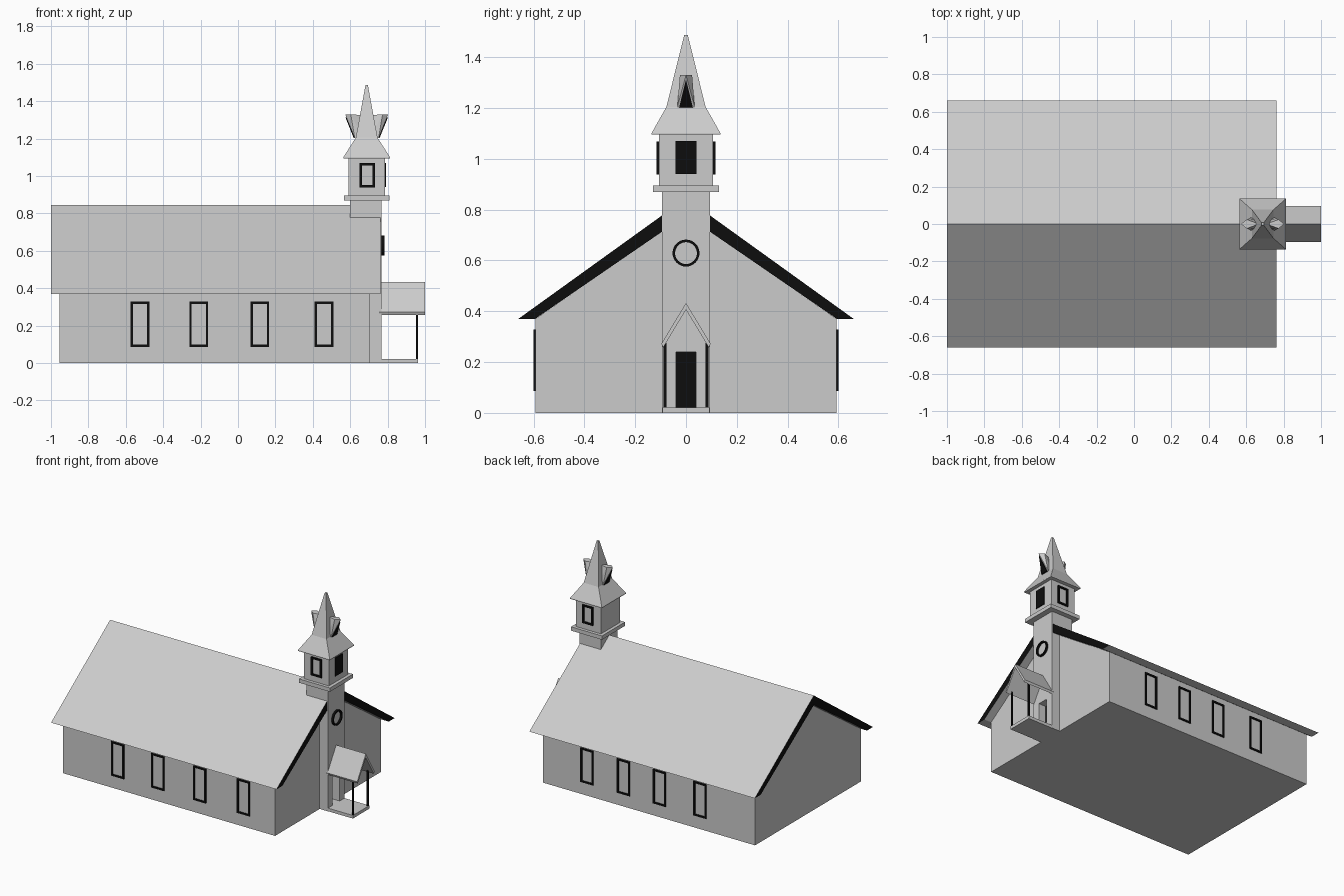
import bpy, bmesh
from math import sin, cos, tau
from mathutils import Vector

if "Cube" in bpy.data.objects:
    bpy.data.objects.remove(bpy.data.objects["Cube"])

black = bpy.data.materials.new("black_trim")
black.diffuse_color = (0.004, 0.004, 0.004, 1)
black.use_nodes = True
black.node_tree.nodes["Principled BSDF"].inputs["Base Color"].default_value = black.diffuse_color


def finish(name, bm, mat=None):
    bmesh.ops.recalc_face_normals(bm, faces=bm.faces[:])
    me = bpy.data.meshes.new(name)
    bm.to_mesh(me)
    bm.free()
    ob = bpy.data.objects.new(name, me)
    bpy.context.collection.objects.link(ob)
    if mat:
        me.materials.append(mat)
    return ob


def loft(name, rings, mat=None):
    """Closed solid through rings of equal point count."""
    bm = bmesh.new()
    rows = [[bm.verts.new(p) for p in r] for r in rings]
    n = len(rows[0])
    for a, b in zip(rows, rows[1:]):
        for i in range(n):
            j = (i + 1) % n
            bm.faces.new((a[i], a[j], b[j], b[i]))
    bm.faces.new(rows[0][::-1])
    bm.faces.new(rows[-1])
    return finish(name, bm, mat)


def prism(name, yz, x0, x1, mat=None):
    return loft(name, [[(x, y, z) for y, z in yz] for x in (x0, x1)], mat)


def box(name, x0, x1, y0, y1, z0, z1, mat=None):
    return prism(name, [(y0, z0), (y1, z0), (y1, z1), (y0, z1)], x0, x1, mat)


def hull(name, pts, mat=None):
    bm = bmesh.new()
    for p in pts:
        bm.verts.new(p)
    bmesh.ops.convex_hull(bm, input=bm.verts[:])
    return finish(name, bm, mat)


def frame(name, outer, inner, place, d0, d1):
    """Black hollow frame; place maps (u, v, depth) to a point."""
    bm = bmesh.new()
    loops = [[bm.verts.new(place(u, v, d)) for u, v in pts]
             for pts, d in ((outer, d0), (outer, d1), (inner, d1), (inner, d0))]
    n = len(outer)
    for k in range(4):
        a, b = loops[k], loops[(k + 1) % 4]
        for i in range(n):
            j = (i + 1) % n
            bm.faces.new((a[i], a[j], b[j], b[i]))
    return finish(name, bm, black)


def rect(u, v, hu, hv):
    return [(u - hu, v - hv), (u + hu, v - hv), (u + hu, v + hv), (u - hu, v + hv)]


def circle(v, r, n=32):
    return [(r * cos(tau * i / n), v + r * sin(tau * i / n)) for i in range(n)]


def side_window(name, side, x, z, hw, hh, y, out):
    frame(name, rect(x, z, hw, hh), rect(x, z, hw - 0.012, hh - 0.012),
          lambda u, v, d: (u, side * d, v), y - 0.01, y + out)


# Main hall with gable ends
prism("hall", [(-0.593, 0), (0.593, 0), (0.593, 0.37), (0, 0.78), (-0.593, 0.37)],
      -0.955, 0.705)

# Roof: chevron section with black gable edges
roof = prism("roof", [(0.66, 0.37), (0, 0.845), (-0.66, 0.37),
                      (-0.594, 0.37), (0, 0.778), (0.594, 0.37)], -1.0, 0.763)
roof.data.materials.append(None)
roof.data.materials.append(black)
for p in roof.data.polygons:
    p.material_index = 1 if abs(p.normal.x) > 0.9 else 0

# Hall windows, spaced differently on each side
for side, label, xs in ((-1, "front", (-0.524, -0.21, 0.117, 0.46)),
                        (1, "back", (-0.526, -0.21, 0.072, 0.357))):
    for i, x in enumerate(xs):
        side_window(f"{label}_window_{i + 1}", side, x, 0.208, 0.05, 0.121, 0.593, 0.007)

# Tower with a recessed doorway
W, D = 0.094, 0.039
prism("tower_front", [(-W, 0), (-D, 0), (-D, 0.24), (D, 0.24), (D, 0),
                      (W, 0), (W, 0.87), (-W, 0.87)], 0.7, 0.768)
box("tower_core", 0.6, 0.7, -W, W, 0.4, 0.87)
box("door", 0.704, 0.711, -D, D, 0.02, 0.24, black)
frame("round_window", circle(0.629, 0.053), circle(0.629, 0.043),
      lambda u, v, d: (d, u, v), 0.76, 0.782)

# Porch
box("porch_floor", 0.705, 0.963, -0.092, 0.092, 0, 0.022)
prism("porch_roof", [(-0.097, 0.272), (0, 0.433), (0.097, 0.272),
                     (0.09, 0.257), (0, 0.406), (-0.09, 0.257)], 0.755, 1.0)
for s, label in ((-1, "front"), (1, "back")):
    box(f"{label}_porch_post", 0.952, 0.963, s * 0.083 - 0.0055, s * 0.083 + 0.0055,
        0.02, 0.275, black)

# Belfry
C = 0.688
box("belfry_ledge", C - 0.121, C + 0.121, -0.129, 0.129, 0.869, 0.896)
box("belfry", C - 0.098, C + 0.098, -0.107, 0.107, 0.89, 1.1)
for s, label in ((-1, "front"), (1, "back")):
    side_window(f"{label}_belfry_window", s, C + 0.003, 1.004, 0.041, 0.065, 0.107, 0.009)
box("belfry_louvre", C + 0.09, C + 0.104, -0.041, 0.041, 0.94, 1.07, black)

# Flared spire
loft("spire", [[(C + sx * a, sy * b, z) for sx, sy in ((-1, -1), (1, -1), (1, 1), (-1, 1))]
               for a, b, z in ((0.124, 0.135, 1.095), (0.124, 0.135, 1.102),
                               (0.058, 0.077, 1.205), (0.006, 0.007, 1.488))])

# Dormers leaning out of the spire
for s, label in ((-1, "left"), (1, "right")):
    pts = [(0.115, 0, 1.33), (0.02, 0, 1.325)]
    for y in (-1, 1):
        pts += [(0.085, y * 0.024, 1.33), (0.064, y * 0.034, 1.205), (0.02, y * 0.028, 1.205)]
    hull(f"{label}_dormer", [(C + s * x, y, z) for x, y, z in pts])
    tri = [(0.110, 0, 1.312), (0.066, -0.027, 1.203), (0.066, 0.027, 1.203)]
    hull(f"{label}_dormer_opening",
         [(C + s * (x + d), y, z) for d in (-0.004, 0.003) for x, y, z in tri], black)
